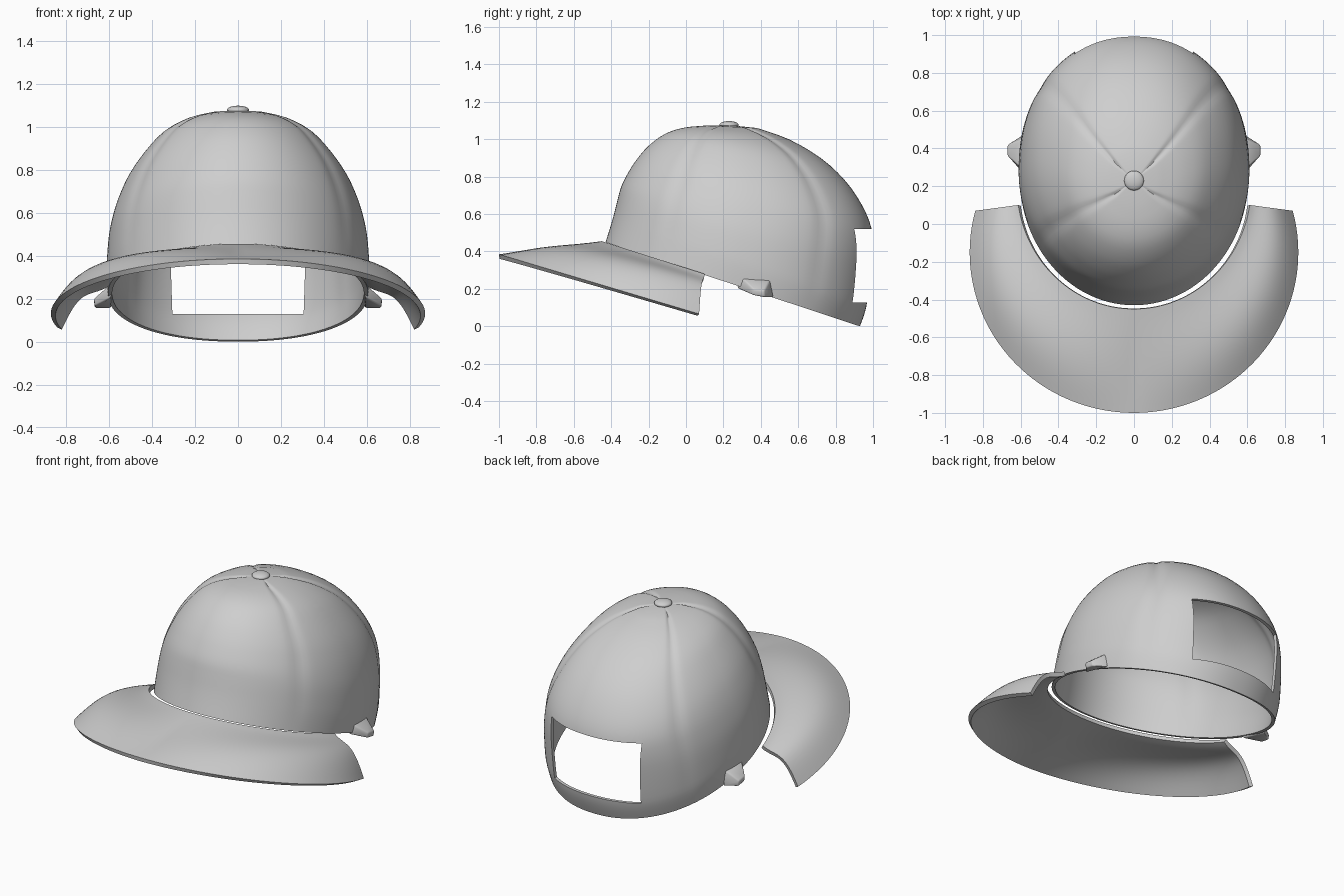
import bpy, bmesh, math

if "Cube" in bpy.data.objects:
    bpy.data.objects.remove(bpy.data.objects["Cube"])

grey = bpy.data.materials.new("light_grey")
grey.diffuse_color = (0.62, 0.62, 0.62, 1)
grey.use_nodes = True
grey.node_tree.nodes["Principled BSDF"].inputs["Base Color"].default_value = grey.diffuse_color


def make(name, bm, angle=40):
    bmesh.ops.recalc_face_normals(bm, faces=bm.faces)
    me = bpy.data.meshes.new(name)
    bm.to_mesh(me)
    bm.free()
    ob = bpy.data.objects.new(name, me)
    bpy.context.collection.objects.link(ob)
    me.materials.append(grey)
    return ob


def smooth(ob, angle=40):
    bpy.ops.object.select_all(action='DESELECT')
    ob.select_set(True)
    bpy.context.view_layer.objects.active = ob
    bpy.ops.object.shade_smooth_by_angle(angle=math.radians(angle))


def apply(ob, mod):
    bpy.context.view_layer.objects.active = ob
    bpy.ops.object.modifier_apply(modifier=mod.name)


def spline(rows, steps):
    """Catmull-Rom interpolation of tuples."""
    out = []
    for i in range(len(rows) - 1):
        p0, p1 = rows[max(i - 1, 0)], rows[i]
        p2, p3 = rows[i + 1], rows[min(i + 2, len(rows) - 1)]
        for k in range(steps):
            t = k / steps
            out.append([0.5 * (2 * b + (c - a) * t + (2 * a - 5 * b + 4 * c - d) * t * t
                               + (3 * b - a - 3 * c + d) * t ** 3)
                        for a, b, c, d in zip(p0, p1, p2, p3)])
    return out + [list(rows[-1])]


# Crown: tilted rings given as front y, front z, back y, back z, half width
rings = [(-.43, .45, .93, .0, .605), (-.405, .53, .955, .07, .61), (-.385, .60, .97, .14, .61),
         (-.365, .68, .99, .30, .60), (-.345, .75, 1.0, .42, .58), (-.31, .82, .99, .53, .55),
         (-.265, .89, .94, .65, .505), (-.20, .965, .85, .78, .435), (-.11, 1.03, .72, .90, .35),
         (-.01, 1.062, .55, 1.0, .24), (.10, 1.073, .38, 1.06, .12)]
N = 144
SEAMS = [math.radians(a) for a in (35, 145, 215, 325)]
bm = bmesh.new()
loops = []
levels = spline(rings, 3)
for j, (yf, zf, yb, zb, w) in enumerate(levels):
    h = j / (len(levels) - 1)
    loop = []
    for i in range(N):
        a = 2 * math.pi * i / N
        c, s = math.cos(a), math.sin(a)
        p = 0.92 if s > 0 else 1.0          # squarer towards the back
        ex = math.copysign(abs(c) ** p, c)
        ey = math.copysign(abs(s) ** p, s)
        groove = sum(math.exp(-((a - m) / 0.07) ** 2) for m in SEAMS)
        k = 1 - 0.012 * groove * min(1, 2 * h)
        y = (yf + yb) / 2 + (yb - yf) / 2 * ey * k
        z = (zf + zb) / 2 + (zb - zf) / 2 * ey - 0.008 * groove * h
        loop.append(bm.verts.new((w * ex * k, y, z)))
    loops.append(loop)
for lo, hi in zip(loops, loops[1:]):
    for i in range(N):
        bm.faces.new((lo[i], lo[(i + 1) % N], hi[(i + 1) % N], hi[i]))
top = bm.verts.new((0, .23, 1.076))
for i in range(N):
    bm.faces.new((loops[-1][i], loops[-1][(i + 1) % N], top))
crown = make("crown", bm)
m = crown.modifiers.new("thickness", 'SOLIDIFY')
m.thickness, m.offset = 0.02, -1
apply(crown, m)

# Rear opening above the strap
bm = bmesh.new()
bmesh.ops.create_cube(bm, size=1)
for v in bm.verts:
    up = v.co.z > 0
    v.co = (math.copysign(.318 if up else .305, v.co.x), 1.2 if v.co.y > 0 else .6, .52 if up else .128)
cutter = make("opening_cutter", bm)
m = crown.modifiers.new("opening", 'BOOLEAN')
m.operation, m.solver, m.object = 'DIFFERENCE', 'EXACT', cutter
apply(crown, m)
bpy.data.objects.remove(cutter)
smooth(crown)

# Visor: swept between an inner and an outer arc
U, S = 72, 14
bm = bmesh.new()
grid = []
for i in range(U + 1):
    u = i / U
    ai = math.radians(-171.2 + 162.4 * u)
    ao = math.radians(-195 + 210 * u)
    xi, yi = .62 * math.cos(ai), .2 + .65 * math.sin(ai)
    xo, yo = .87 * math.cos(ao), -.15 + .85 * math.sin(ao)
    zi, zo = .455 - .318 * (yi + .45), .385 - .298 * (yo + 1)
    row = []
    for j in range(S + 1):
        s = j / S
        bulge = .065 * abs(math.cos(ao)) * math.sin(math.pi * s ** 1.4)
        row.append(bm.verts.new((xi + (xo - xi) * s, yi + (yo - yi) * s,
                                 zi + (zo - zi) * s + bulge)))
    grid.append(row)
for i in range(U):
    for j in range(S):
        bm.faces.new((grid[i][j], grid[i][j + 1], grid[i + 1][j + 1], grid[i + 1][j]))
visor = make("visor", bm)
if visor.data.polygons[U * S // 2].normal.z < 0:
    visor.data.flip_normals()
m = visor.modifiers.new("thickness", 'SOLIDIFY')
m.thickness, m.offset = 0.025, -1
apply(visor, m)
smooth(visor)

# Button on the top
bm = bmesh.new()
bmesh.ops.create_uvsphere(bm, u_segments=32, v_segments=16, radius=1)
for v in bm.verts:
    v.co = (v.co.x * .052, .23 + v.co.y * .052, 1.077 + v.co.z * .02)
smooth(make("button", bm))

# Side lugs at the lower rim
for side, name in ((1, "right_lug"), (-1, "left_lug")):
    bm = bmesh.new()
    base = [(.59, .27, .205), (.59, .47, .155), (.59, .45, .25), (.59, .29, .27)]
    tip = [(.665, .36, .165), (.665, .42, .155), (.67, .42, .19), (.67, .36, .20)]
    b, t = [[bm.verts.new((side * x, y, z)) for x, y, z in q] for q in (base, tip)]
    bm.faces.new(b)
    bm.faces.new(t)
    for i in range(4):
        bm.faces.new((b[i], b[(i + 1) % 4], t[(i + 1) % 4], t[i]))
    lug = make(name, bm)
    m = lug.modifiers.new("soft_edges", 'BEVEL')
    m.width, m.segments = 0.008, 2
    apply(lug, m)
    smooth(lug, 50)
